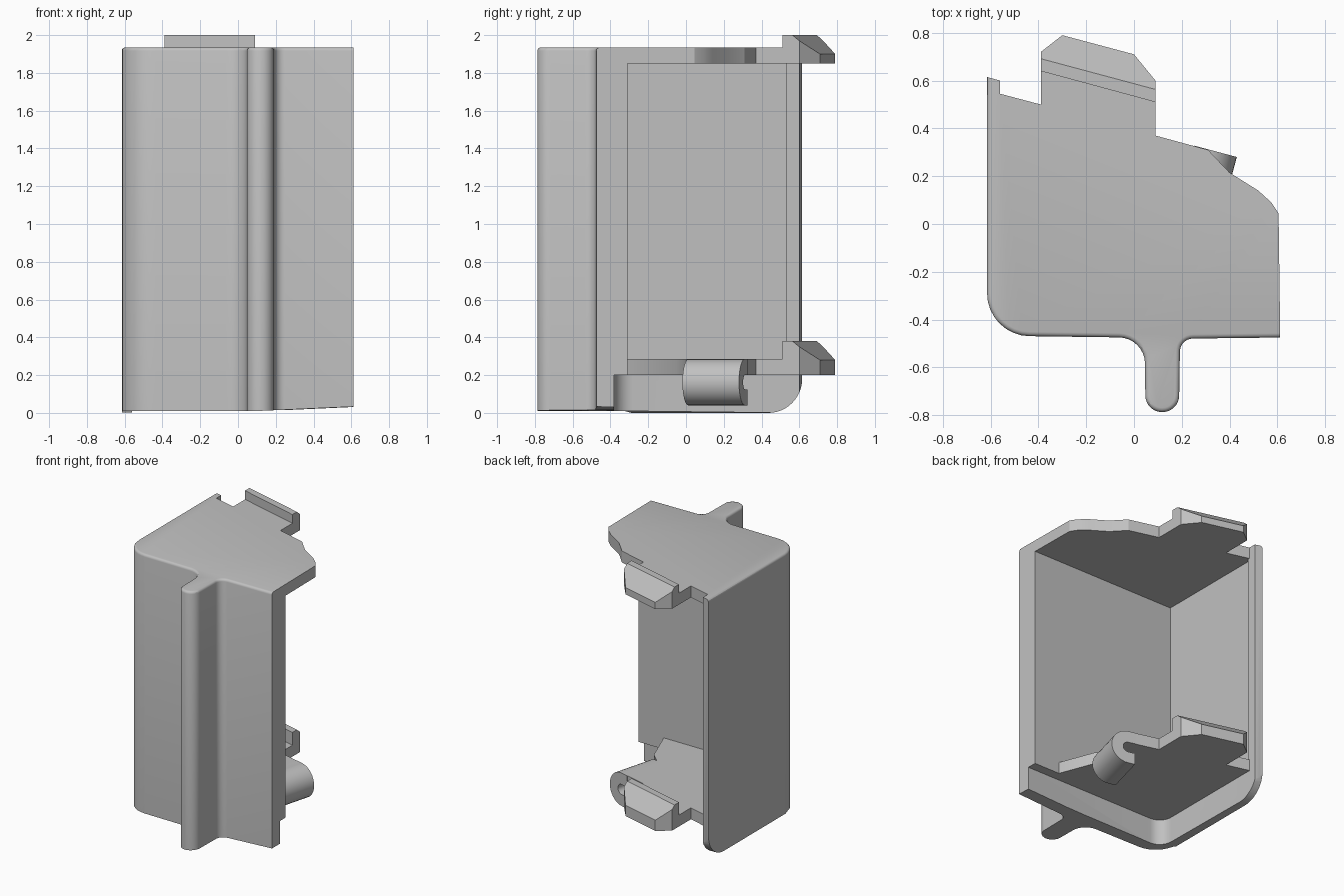
import bpy, bmesh, math
from mathutils import Vector, Matrix

cube = bpy.data.objects.get("Cube")
if cube:
    bpy.data.objects.remove(cube, do_unlink=True)

grey = bpy.data.materials.new("light grey plastic")
grey.use_nodes = True
GREY = (0.53, 0.53, 0.53, 1)
grey.diffuse_color = GREY
grey.node_tree.nodes["Principled BSDF"].inputs["Base Color"].default_value = GREY

SLANT = math.radians(-15)
ALONG = Vector((math.cos(SLANT), math.sin(SLANT), 0))
OUT = Vector((-math.sin(SLANT), math.cos(SLANT), 0))


def outline(points, steps=8):
    """Polygon corners as (x, y) or (x, y, fillet radius)."""
    result = []
    for i, p in enumerate(points):
        c = Vector(p[:2])
        if len(p) == 2:
            result.append(c)
            continue
        a = (Vector(points[i - 1][:2]) - c).normalized()
        b = (Vector(points[(i + 1) % len(points)][:2]) - c).normalized()
        half = a.angle(b) / 2
        centre = c + (a + b).normalized() * p[2] / math.sin(half)
        start = c + a * p[2] / math.tan(half) - centre
        end = c + b * p[2] / math.tan(half) - centre
        turn = -start.angle_signed(end)
        for k in range(steps + 1):
            result.append(centre + Matrix.Rotation(turn * k / steps, 2) @ start)
    return result


def prism(points, low, high):
    """Extrude a flat outline from low to high along z."""
    bm = bmesh.new()
    face = bm.faces.new([bm.verts.new((p[0], p[1], low)) for p in points])
    top = bmesh.ops.extrude_face_region(bm, geom=[face])["geom"]
    for v in top:
        if isinstance(v, bmesh.types.BMVert):
            v.co.z = high
    bmesh.ops.recalc_face_normals(bm, faces=bm.faces)
    return bm


def make(name, bm):
    mesh = bpy.data.meshes.new(name)
    bm.to_mesh(mesh)
    bm.free()
    mesh.materials.append(grey)
    obj = bpy.data.objects.new(name, mesh)
    bpy.context.collection.objects.link(obj)
    return obj


def activate(obj):
    bpy.ops.object.select_all(action='DESELECT')
    obj.select_set(True)
    bpy.context.view_layer.objects.active = obj


def cut(obj, bm):
    cutter = make("cutter", bm)
    cutter.hide_render = True
    mod = obj.modifiers.new("cut", 'BOOLEAN')
    mod.operation, mod.solver, mod.object = 'DIFFERENCE', 'EXACT', cutter
    activate(obj)
    bpy.ops.object.modifier_apply(modifier=mod.name)
    bpy.data.objects.remove(cutter, do_unlink=True)


def smooth(obj):
    activate(obj)
    bpy.ops.object.shade_smooth_by_angle(angle=math.radians(30))


# Housing: full plan outline with the front fin and the rear clip neck
plan = outline([
    (0.612, -0.475), (0.193, -0.48, 0.055), (0.188, -0.787, 0.07),
    (0.048, -0.787, 0.07), (0.045, -0.476, 0.11), (-0.615, -0.467, 0.18),
    (-0.615, 0.615), (-0.56, 0.6), (-0.56, 0.545), (-0.39, 0.5),
    (-0.39, 0.64), (0.09, 0.51), (0.09, 0.37), (0.31, 0.31),
    (0.4, 0.215), (0.52, 0.14), (0.575, 0.09), (0.605, 0.045)])
bm = prism(plan, 0.01, 1.935)

# Soft top edge on the front and the closed side
rim = []
for e in bm.edges:
    mid = (e.verts[0].co + e.verts[1].co) / 2
    if all(v.co.z > 1.9 for v in e.verts) and (mid.y < -0.45 or mid.x < -0.4 and mid.y < 0.3):
        rim.append(e)
bmesh.ops.bevel(bm, geom=rim, offset=0.018, segments=3, profile=0.5, affect='EDGES')
# Lower edge rises slightly toward the open side
for v in bm.verts:
    if v.co.z < 0.05:
        v.co.z = max(0, v.co.x - 0.1) * 0.045 + (0.01 if v.co.y < -0.3 else 0)
housing = make("housing", bm)

# Main chamber between the two plates
cut(housing, prism([(-0.58, -0.31), (2, -0.31), (2, 2), (-0.56, 2),
                    (-0.56, 0.53), (-0.58, 0.53)], 0.285, 1.85))
# Hollow below the lower plate
cut(housing, prism(outline([(-0.56, -0.38, 0.1), (2, -0.38), (2, 2), (-0.56, 2)]), -1, 0.2))
# Open side of the lower plate
cut(housing, prism([(2, -0.31), (0.4, -0.31), (0.3, -0.05), (0.232, 0.012),
                    (0.312, 0.312), (0.4, 2), (2, 2)], 0.15, 0.35))
# Rounded lower rear corner of the side wall
radius = 0.18
corner = [(0.7, -0.1), (0.7, radius), (0.615, radius)]
for k in range(1, 13):
    a = math.radians(90 * k / 12)
    corner.append((0.615 - radius + radius * math.cos(a), radius - radius * math.sin(a)))
corner.append((0.615 - radius, -0.1))
bm = prism(corner, -1, 1)
bmesh.ops.transform(bm, verts=bm.verts, matrix=Matrix(
    ((0, 0, 1, 0), (1, 0, 0, 0), (0, 1, 0, 0), (0, 0, 0, 1))))
cut(housing, bm)
smooth(housing)

# Wedge-shaped snap clips on the rear edge of both plates
for name, low, high in (("upper_clip", 1.85, 2.0), ("lower_clip", 0.2, 0.38)):
    bm = prism([(-0.39, 0.64), (0.09, 0.51), (0.09, 0.6), (0, 0.71),
                (-0.3, 0.79), (-0.39, 0.72)], low, high)
    ridge = Vector((-0.39, 0.64, high)) + OUT * 0.05
    cutting = bmesh.ops.bisect_plane(
        bm, geom=bm.verts[:] + bm.edges[:] + bm.faces[:], plane_co=ridge,
        plane_no=OUT * 0.1 + Vector((0, 0, 0.118)), clear_outer=True)
    edges = [g for g in cutting["geom_cut"] if isinstance(g, bmesh.types.BMEdge)]
    bmesh.ops.holes_fill(bm, edges=edges)
    bmesh.ops.recalc_face_normals(bm, faces=bm.faces)
    make(name, bm)

# Curled hook on the open edge of the lower plate
big, small = 0.1225, 0.0375
arc = [math.radians(90 - 180 * k / 16) for k in range(17)]
curl = [(-0.06, big)] + [(big * math.cos(a), big * math.sin(a)) for a in arc]
curl += [(-0.05, -big), (-0.05, -small)]
curl += [(small * math.cos(a), small * math.sin(a)) for a in reversed(arc)]
curl += [(-0.06, small)]
bm = prism(curl, 0, 0.31)
place = Matrix((ALONG, Vector((0, 0, 1)), -OUT)).transposed().to_4x4()
place.translation = Vector((0.312, 0.312, 0.1625))
bmesh.ops.transform(bm, verts=bm.verts, matrix=place)
bmesh.ops.recalc_face_normals(bm, faces=bm.faces)
smooth(make("curled_hook", bm))
